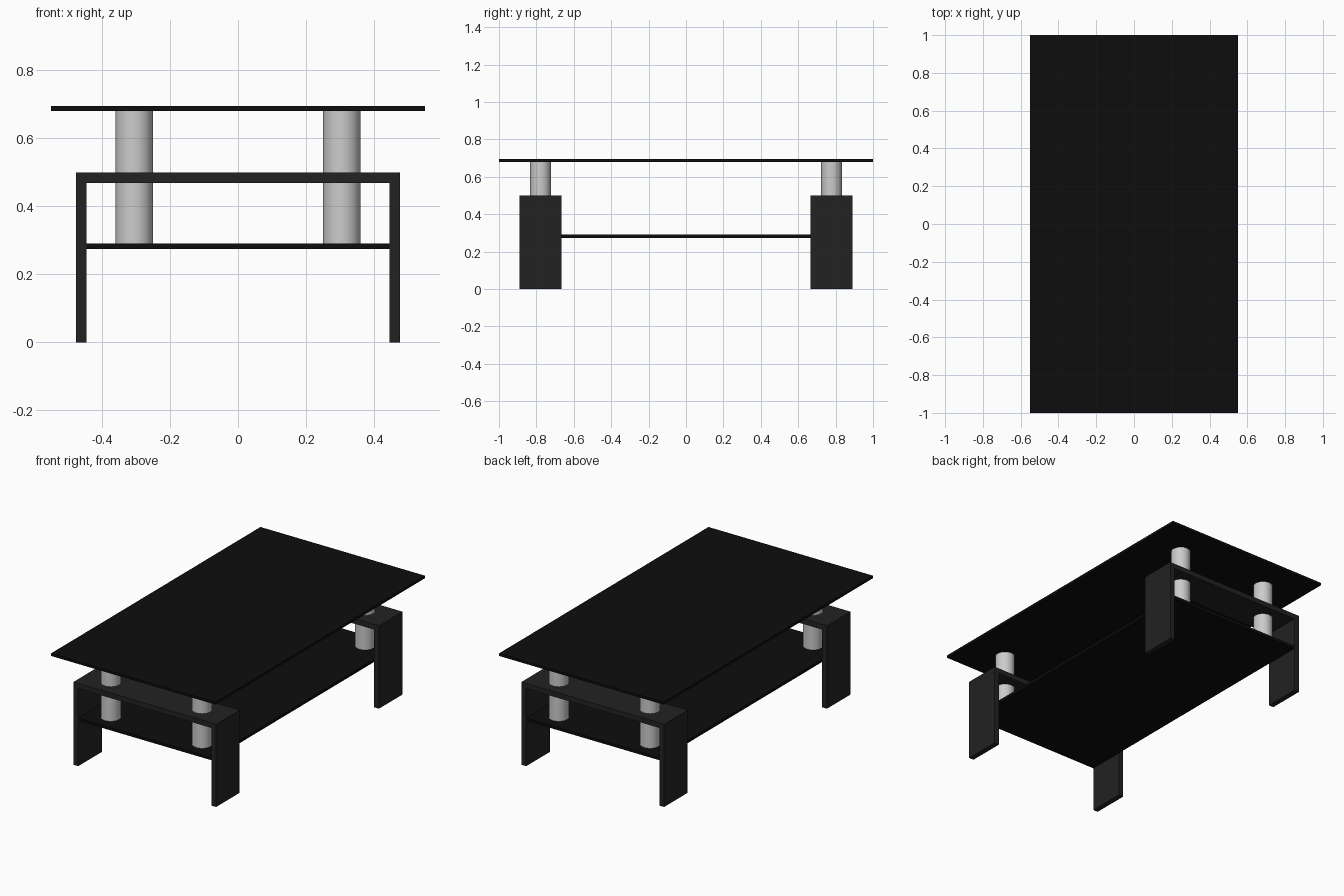
import bpy
import bmesh

if "Cube" in bpy.data.objects:
    bpy.data.objects.remove(bpy.data.objects["Cube"])


def material(name, v):
    m = bpy.data.materials.new(name)
    m.diffuse_color = (v, v, v, 1)
    m.use_nodes = True
    m.node_tree.nodes["Principled BSDF"].inputs["Base Color"].default_value = m.diffuse_color
    return m


glass = material("black_glass", 0.004)
wood = material("dark_wood", 0.016)


def finish(name, bm, mat=None):
    bmesh.ops.recalc_face_normals(bm, faces=bm.faces)
    me = bpy.data.meshes.new(name)
    bm.to_mesh(me)
    bm.free()
    ob = bpy.data.objects.new(name, me)
    bpy.context.collection.objects.link(ob)
    if mat:
        me.materials.append(mat)
    return ob


def slab(name, hx, hy, z0, z1, mat):
    bm = bmesh.new()
    bmesh.ops.create_cube(bm, size=1)
    for v in bm.verts:
        v.co = (v.co.x * 2 * hx, v.co.y * 2 * hy, z0 + (v.co.z + 0.5) * (z1 - z0))
    return finish(name, bm, mat)


def leg_frame(name, y0, y1):
    # Upside-down U profile extruded along y
    xo, xi, zo, zi = 0.477, 0.445, 0.50, 0.469
    profile = [(-xo, 0), (-xo, zo), (xo, zo), (xo, 0),
               (xi, 0), (xi, zi), (-xi, zi), (-xi, 0)]
    bm = bmesh.new()
    face = bm.faces.new([bm.verts.new((x, y0, z)) for x, z in profile])
    ext = bmesh.ops.extrude_face_region(bm, geom=[face], use_keep_orig=True)
    verts = [g for g in ext["geom"] if isinstance(g, bmesh.types.BMVert)]
    bmesh.ops.translate(bm, verts=verts, vec=(0, y1 - y0, 0))
    return finish(name, bm, wood)


def post(name, x, y, z0, z1):
    bpy.ops.mesh.primitive_cylinder_add(vertices=32, radius=0.055, depth=z1 - z0,
                                        location=(x, y, (z0 + z1) / 2))
    ob = bpy.context.object
    ob.name = name
    bpy.ops.object.shade_smooth_by_angle()


# Glass top and lower shelf
slab("table_top", 0.55, 1.0, 0.68, 0.695, glass)
slab("lower_shelf", 0.445, 0.89, 0.274, 0.291, glass)

# Leg frames and metal posts at each end
for end, s in (("front", -1), ("back", 1)):
    leg_frame(end + "_leg_frame", *sorted((s * 0.665, s * 0.89)))
    for side, t in (("left", -1), ("right", 1)):
        post(f"{end}_{side}_lower_post", t * 0.305, s * 0.778, 0.291, 0.469)
        post(f"{end}_{side}_upper_post", t * 0.305, s * 0.778, 0.50, 0.68)
